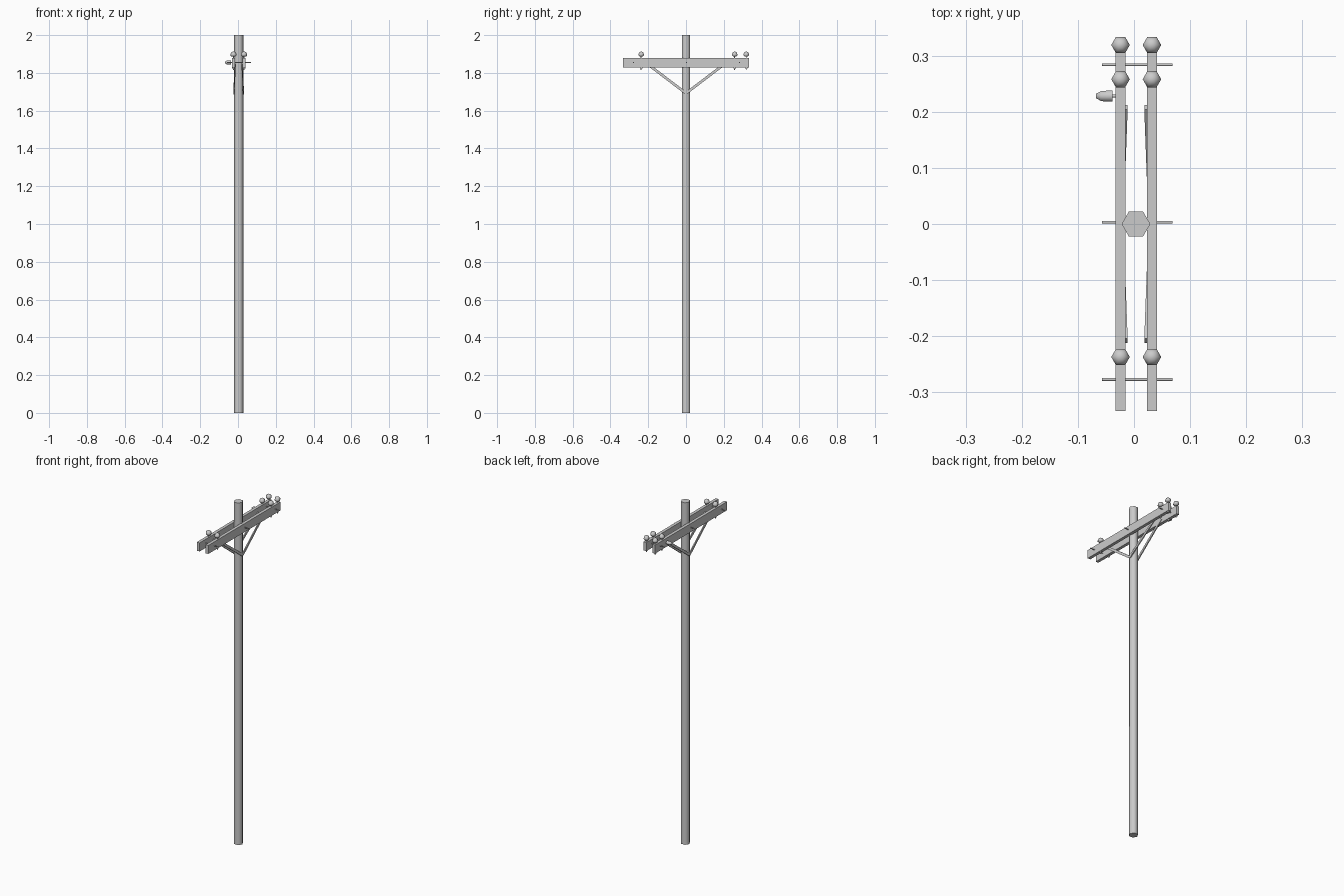
import bpy
import math
from mathutils import Vector, Matrix

if "Cube" in bpy.data.objects:
    bpy.data.objects.remove(bpy.data.objects["Cube"])

CX = 0.0035            # pole axis
ARM_X = (-0.024, 0.032)


def make(name, verts, faces, smooth=None):
    me = bpy.data.meshes.new(name)
    me.from_pydata([tuple(v) for v in verts], [], faces)
    ob = bpy.data.objects.new(name, me)
    bpy.context.collection.objects.link(ob)
    if smooth:
        bpy.context.view_layer.objects.active = ob
        bpy.ops.object.select_all(action='DESELECT')
        ob.select_set(True)
        bpy.ops.object.shade_smooth_by_angle(angle=math.radians(smooth))
    return ob


def lathe(name, profile, origin, axis=(0, 0, 1), sides=6, smooth=65):
    """Capped polygonal turning: profile is (radius, distance along axis)."""
    axis = Vector(axis).normalized()
    rot = Vector((0, 0, 1)).rotation_difference(axis).to_matrix()
    verts, faces = [], []
    for r, h in profile:
        for i in range(sides):
            a = 2 * math.pi * i / sides
            verts.append(Vector(origin) + rot @ Vector((r * math.cos(a), r * math.sin(a), h)))
    for k in range(len(profile) - 1):
        for i in range(sides):
            j = (i + 1) % sides
            faces.append((k * sides + i, k * sides + j, (k + 1) * sides + j, (k + 1) * sides + i))
    faces.append(tuple(reversed(range(sides))))
    top = (len(profile) - 1) * sides
    faces.append(tuple(range(top, top + sides)))
    return make(name, verts, faces, smooth)


def box(name, center, size):
    bpy.ops.mesh.primitive_cube_add(size=1, location=center)
    ob = bpy.context.object
    ob.name = name
    ob.data.transform(Matrix.Diagonal((*size, 1)))
    return ob


def bar(name, a, b, thick, wide):
    """Flat bar from a to b, thin along x."""
    a, b = Vector(a), Vector(b)
    d = (b - a).normalized()
    side = d.cross(Vector((1, 0, 0))).normalized() * wide / 2
    out = Vector((thick / 2, 0, 0))
    verts = [p + s * side + t * out for p in (a, b)
             for s, t in ((-1, -1), (1, -1), (1, 1), (-1, 1))]
    faces = [(3, 2, 1, 0), (4, 5, 6, 7)] + [
        (i, (i + 1) % 4, (i + 1) % 4 + 4, i + 4) for i in range(4)]
    return make(name, verts, faces)


# pole
lathe("pole", [(0.0255, 0), (0.0255, 2)], (CX, 0, 0))

# twin crossarms with pin insulators
for x in ARM_X:
    box("crossarm", (x, 0, 1.853), (0.018, 0.666, 0.05))
    for y in (0.319, 0.258, -0.237):
        lathe("insulator_pin", [(0.003, 1.815), (0.003, 1.894)], (x, y, 0))
        lathe("pin_nut", [(0.007, 1.822), (0.007, 1.828)], (x, y, 0))
        lathe("insulator", [(0.010, 1.886), (0.0165, 1.893), (0.0165, 1.899),
                            (0.012, 1.908), (0.005, 1.912)], (x, y, 0))

# diagonal braces from the pole to the inner faces of the arms
for sx in (-1, 1):
    for sy in (-1, 1):
        bar("brace", (CX + sx * 0.0255, 0, 1.692),
            (CX + sx * 0.0178, sy * 0.208, 1.85), 0.006, 0.014)

# through bolts tying the two arms together
for y in (0.284, 0.003, -0.277):
    lathe("through_bolt", [(0.0028, -0.057), (0.0028, 0.069)], (0, y, 1.855), (1, 0, 0))

# side insulator on the left arm
side = (0, 0.228, 1.855)
lathe("side_insulator", [(0.0115, 0.038), (0.0105, 0.059), (0.008, 0.062), (0.0045, 0.068)],
      side, (-1, 0, 0))
lathe("side_insulator_pin", [(0.003, 0.03), (0.003, 0.042)], side, (-1, 0, 0))
